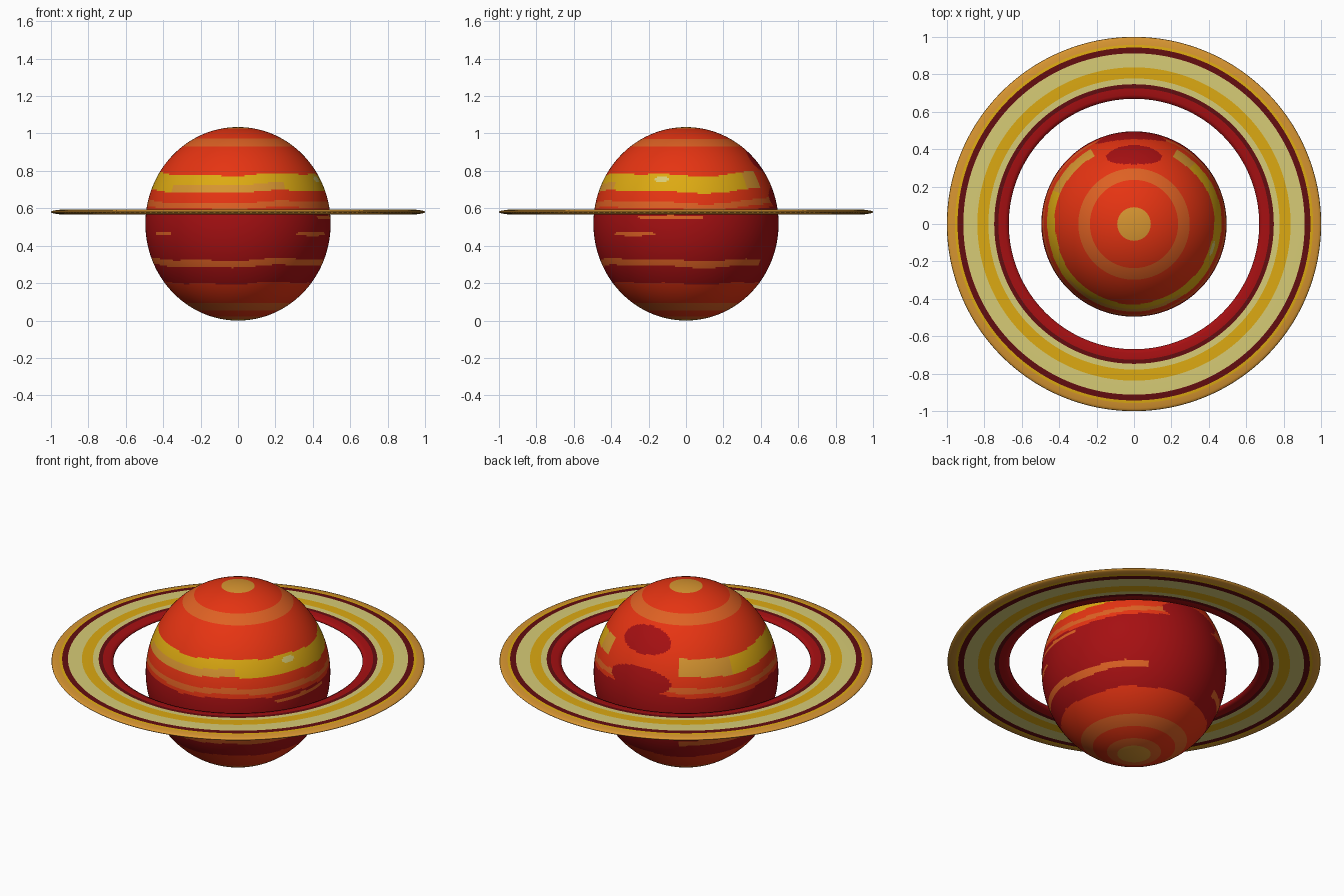
import bpy, bmesh, math

if "Cube" in bpy.data.objects:
    bpy.data.objects.remove(bpy.data.objects["Cube"])

COLOURS = {
    "red_orange": (0.79, 0.034, 0.006),
    "orange": (0.73, 0.12, 0.017),
    "tan": (0.68, 0.30, 0.03),
    "gold": (0.72, 0.40, 0.006),
    "cream": (0.68, 0.60, 0.18),
    "dark_red": (0.38, 0.005, 0.006),
    "maroon": (0.125, 0.004, 0.005),
}
NAMES = list(COLOURS)
MATS = []
for name, rgb in COLOURS.items():
    m = bpy.data.materials.new(name)
    m.diffuse_color = (*rgb, 1)
    m.use_nodes = True
    m.node_tree.nodes["Principled BSDF"].inputs["Base Color"].default_value = m.diffuse_color
    MATS.append(m)


def lathe(name, profile, segs, colour, closed=False):
    """Spin (radius, z) points about z; colour(strip, azimuth, z) names each face's paint."""
    bm = bmesh.new()
    rows = []
    for r, z in profile:
        if r < 1e-6:
            rows.append([bm.verts.new((0, 0, z))] * segs)
        else:
            rows.append([bm.verts.new((r * math.cos(2 * math.pi * i / segs),
                                       r * math.sin(2 * math.pi * i / segs), z))
                         for i in range(segs)])
    n = len(rows)
    for k in range(n if closed else n - 1):
        a, b = rows[k], rows[(k + 1) % n]
        zm = (profile[k][1] + profile[(k + 1) % n][1]) / 2
        for i in range(segs):
            j = (i + 1) % segs
            f = bm.faces.new(list(dict.fromkeys((a[i], a[j], b[j], b[i]))))
            f.material_index = NAMES.index(colour(k, 360 * (i + 0.5) / segs, zm))
            f.smooth = True
    bmesh.ops.recalc_face_normals(bm, faces=bm.faces)
    me = bpy.data.meshes.new(name)
    bm.to_mesh(me)
    bm.free()
    for m in MATS:
        me.materials.append(m)
    ob = bpy.data.objects.new(name, me)
    bpy.context.collection.objects.link(ob)
    return ob


# Planet: cloud bands by height, broken around a storm on the back (azimuth 90)
BANDS = [(0.009, "tan"), (0.022, "orange"), (0.055, "red_orange"), (0.095, "orange"),
         (0.20, "red_orange"), (0.29, "dark_red"), (0.325, "orange"), (0.58, "dark_red"),
         (0.602, "red_orange"), (0.632, "orange"), (0.69, "red_orange"), (0.73, "tan"),
         (0.78, "gold"), (0.93, "red_orange"), (0.97, "orange"), (1.026, "red_orange"),
         (2.0, "tan")]


def blob(az, z, az0, z0, daz, dz):
    d = (az - az0 + 180) % 360 - 180
    return (d / daz) ** 2 + ((z - z0) / dz) ** 2 < 1


def cloud(k, az, z):
    a = math.radians(az)
    d = abs(az - 90)
    if blob(az, z, 90, 0.85, 23, 0.062) or blob(az, z, 92, 0.655, 23, 0.07):
        return "dark_red"                      # storm spots
    if blob(az, z, 343, 0.755, 5, 0.018):
        return "cream"                         # bright cloud
    if any(blob(az, z, *s) for s in ((325, 0.465, 16, 0.013), (215, 0.465, 9, 0.011))):
        return "orange"                        # thin southern streaks
    if blob(az, z, 350, 0.552, 22, 0.012):
        return "orange"
    if 0.15 < z < 0.9:                         # gentle waviness, rising beside the storm
        z += 0.006 * math.sin(3 * a + 1) + 0.004 * math.sin(7 * a)
    if 0.55 < z < 0.9 and d < 60:
        z -= 0.04 * (1 - d / 60)
    c = next(col for top, col in BANDS if z < top)
    if 30 < 90 - az + 60 and d < 30 and 0.25 < z < 0.8:
        if c in ("gold", "tan"):
            return "red_orange"
        if c == "orange" and z < 0.4:
            return "dark_red"
    if 0.69 < z < 0.78:
        if az > 303 or az < 45 or 157 < az < 220:
            return "gold"
        if az < 157:
            return "tan"
    return c


R, H, N = 0.495, 0.517, 190
ball = [(R * math.sin(math.pi * i / N), H - H * math.cos(math.pi * i / N)) for i in range(N + 1)]
ball[0], ball[-1] = (0, 0), (0, 2 * H)
lathe("planet", ball, 240, cloud)

# Ring: thin flat disc with coloured stripes, tapering to a fine outer edge
RING = [(0.669, 0.005, "dark_red"), (0.69, 0.011, "dark_red"), (0.725, 0.013, "maroon"),
        (0.747, 0.013, "cream"), (0.778, 0.014, "gold"), (0.837, 0.014, "cream"),
        (0.912, 0.014, "maroon"), (0.943, 0.013, "gold"), (0.957, 0.012, "tan"),
        (0.985, 0.008, "tan"), (0.997, 0.004, "tan")]
ZR = 0.58
top = [(r, ZR + t) for r, t, c in RING]
bottom = [(r, ZR - t) for r, t, c in reversed(RING)]
cols = [c for r, t, c in RING]
strip = cols + ["tan"] + cols[:-1][::-1] + ["dark_red"]
lathe("ring", top + [(1.0, ZR)] + bottom, 192, lambda k, az, z: strip[k], closed=True)
